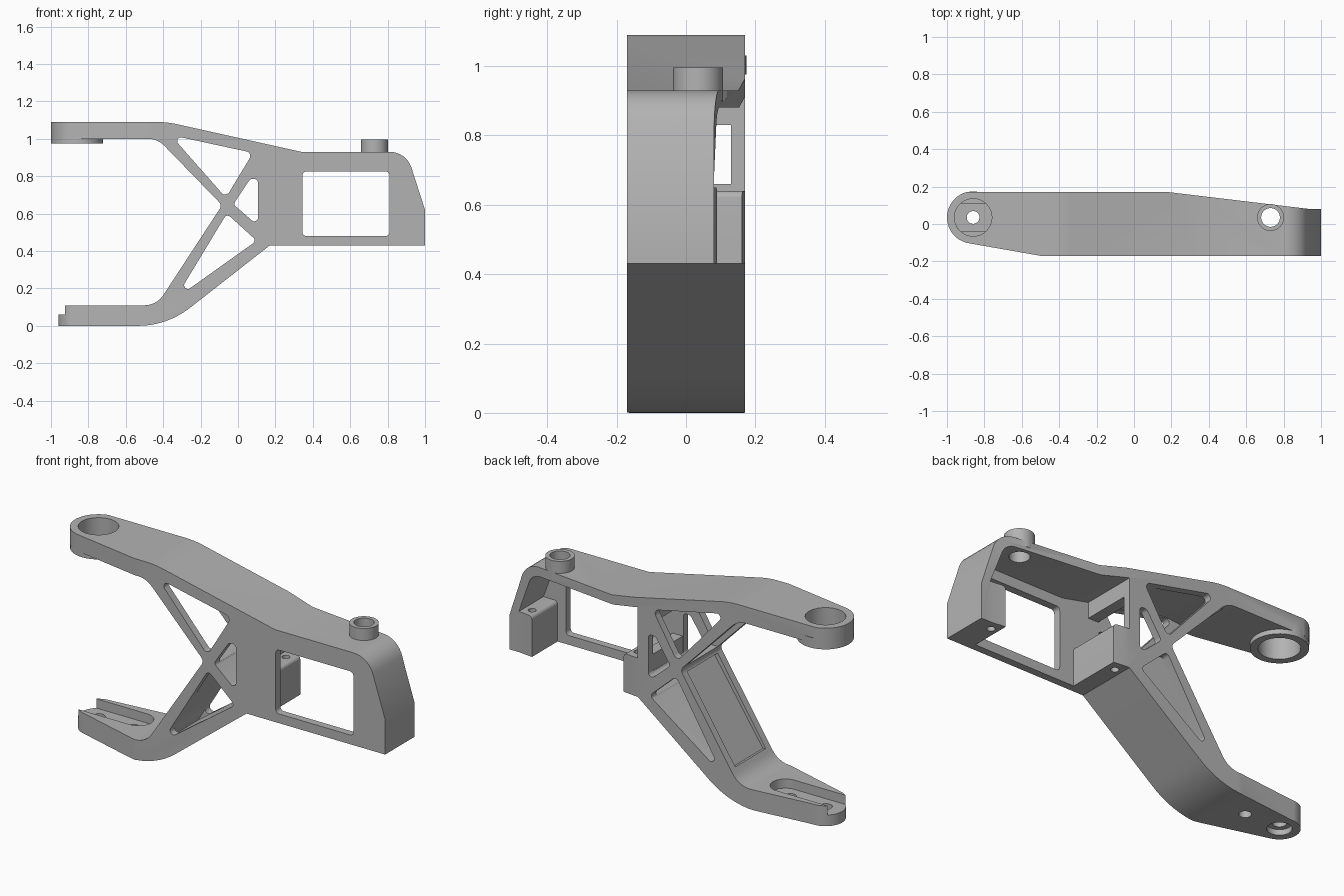
import bpy, bmesh, math
from mathutils import Vector

cube = bpy.data.objects.get("Cube")
if cube:
    bpy.data.objects.remove(cube, do_unlink=True)

metal = bpy.data.materials.new("plain grey")
metal.use_nodes = True
GREY = (0.45, 0.45, 0.45, 1)
metal.diffuse_color = GREY
metal.node_tree.nodes["Principled BSDF"].inputs["Base Color"].default_value = GREY


def rounded(points, steps=8):
    """Outline from (u, v) or (u, v, radius) corners."""
    out = []
    for i, p in enumerate(points):
        c = Vector(p[:2])
        if len(p) < 3:
            out.append(c)
            continue
        a = (Vector(points[i - 1][:2]) - c).normalized()
        b = (Vector(points[(i + 1) % len(points)][:2]) - c).normalized()
        half = a.angle(b) / 2
        reach = p[2] / math.tan(half)
        centre = c + (a + b).normalized() * p[2] / math.sin(half)
        start, end = c + a * reach - centre, c + b * reach - centre
        turn = math.atan2(start.x * end.y - start.y * end.x, start.dot(end))
        for k in range(steps + 1):
            t = turn * k / steps
            out.append(centre + Vector((start.x * math.cos(t) - start.y * math.sin(t),
                                        start.x * math.sin(t) + start.y * math.cos(t))))
    return out


def arc(cx, cy, r, a0, a1, n=24):
    angles = [math.radians(a0 + (a1 - a0) * k / n) for k in range(n + 1)]
    return [(cx + r * math.cos(a), cy + r * math.sin(a)) for a in angles]


def prism(name, points, lo, hi, axis="y"):
    """Extrude an outline along y (side profile) or z (plan)."""
    def place(p, d):
        return (p[0], d, p[1]) if axis == "y" else (p[0], p[1], d)
    bm = bmesh.new()
    pts = rounded(points)
    face = bm.faces.new([bm.verts.new(place(p, lo)) for p in pts])
    ext = bmesh.ops.extrude_face_region(bm, geom=[face])
    shift = Vector(place((0, 0), hi - lo))
    bmesh.ops.translate(bm, vec=shift, verts=[v for v in ext["geom"] if isinstance(v, bmesh.types.BMVert)])
    bmesh.ops.recalc_face_normals(bm, faces=bm.faces)
    me = bpy.data.meshes.new(name)
    bm.to_mesh(me)
    bm.free()
    me.materials.append(metal)
    ob = bpy.data.objects.new(name, me)
    bpy.context.collection.objects.link(ob)
    return ob


def disc(name, c, r, lo, hi):
    return prism(name, arc(c[0], c[1], r, 0, 352.5, 47), lo, hi, "z")


def combine(body, tool, operation="DIFFERENCE"):
    mod = body.modifiers.new(tool.name, "BOOLEAN")
    mod.operation, mod.object, mod.solver = operation, tool, "EXACT"
    bpy.context.view_layer.objects.active = body
    bpy.ops.object.modifier_apply(modifier=mod.name)
    bpy.data.objects.remove(tool, do_unlink=True)


PIVOT = (-0.86, 0.035)
PIN = (0.73, 0.035)
SKIN = 0.13   # inner faces of the side plates

# Side silhouette
bracket = prism("forked_bracket", [
    (-1, 1.09), (-0.38, 1.09, 0.5), (0.34, 0.93), (0.9, 0.93, 0.12), (1, 0.62), (1, 0.43),
    (0.17, 0.43), (-0.38, 0.0, 0.45), (-1, 0.0), (-1, 0.11), (-0.435, 0.11, 0.12),
    (-0.085, 0.645, 0.03), (-0.43, 1.0, 0.12), (-1, 1.0)], -0.17, 0.17)

# Plan outline of the whole part
combine(bracket, prism("plan", arc(*PIVOT, 0.14, 90, 262) + [
    (-0.5, -0.17), (1.01, -0.17), (1.01, 0.08), (0.94, 0.08), (0.18, 0.171), (-0.8, 0.171)],
    -0.1, 1.3, "z"), "INTERSECT")

# Narrower lower foot
combine(bracket, prism("foot_trim", [(-0.5, -0.4), (-0.5, -0.171)] + arc(*PIVOT, 0.1, 258, 85)
    + [(-0.5, 0.171), (-0.5, 0.4), (-1.2, 0.4), (-1.2, -0.4)], -0.1, 0.5, "z"))

# Openings right through the sides
for name, pts in {
    "upper_opening": [(-0.36, 1.02, 0.02), (0.08, 0.925, 0.025), (-0.065, 0.685, 0.025)],
    "small_opening": [(-0.025, 0.65, 0.02), (0.065, 0.785, 0.025), (0.107, 0.785, 0.02),
                      (0.107, 0.535, 0.02)],
    "lower_opening": [(-0.06, 0.6, 0.02), (0.1, 0.455, 0.02), (-0.335, 0.145, 0.02)],
    "window": [(0.345, 0.48, 0.02), (0.81, 0.48, 0.02), (0.81, 0.825, 0.02), (0.345, 0.825, 0.02)],
}.items():
    combine(bracket, prism(name, pts, -0.5, -0.1 if name == "window" else 0.5))

# Hollow between the side plates, and the shallow channel along the lower strut
for name, pts in {
    "upper_hollow": [(-0.42, 1.0), (-0.3, 1.012), (0.11, 0.92), (0.11, 0.57), (-0.04, 0.66),
                     (-0.2, 0.66), (-0.48, 0.97)],
    "lower_hollow": [(-0.06, 0.61), (0.11, 0.465), (-0.33, 0.145)],
    "strut_channel": [(-0.37, 0.18), (-0.08, 0.61), (-0.15, 0.66), (-0.45, 0.2)],
}.items():
    combine(bracket, prism(name, pts, -SKIN, SKIN))

# Rear bay with two mounting pads, open at the back and below
combine(bracket, prism("bay", [
    (0.26, 0.4), (0.26, 0.64, 0.02), (0.17, 0.64), (0.17, 0.915), (0.33, 0.88), (0.86, 0.88, 0.08),
    (0.945, 0.65), (0.86, 0.65, 0.02), (0.86, 0.4)], -SKIN, 0.5))
combine(bracket, prism("wall_opening", [
    (0.05, -SKIN), (0.25, -SKIN), (0.25, SKIN), (0.05, SKIN)], 0.66, 0.83, "z"))

# Collars on the upper arm and the top wall
combine(bracket, disc("arm_collar", PIVOT, 0.139, 0.975, 1.03), "UNION")
combine(bracket, disc("pin_collar", PIN, 0.072, 0.9, 0.995), "UNION")

# Foot slot, open at the tip
combine(bracket, prism("foot_slot", arc(-0.62, 0.035, 0.075, -90, 90)
    + [(-1.1, 0.11), (-1.1, -0.04)], 0.06, 0.13, "z"))

# Round holes: centre, radius, bottom, top
for c, r, lo, hi in [
    (PIVOT, 0.1, 0.9, 1.2), (PIN, 0.05, 0.85, 1.2), (PIVOT, 0.034, -0.1, 0.2),
    (PIVOT, 0.06, -0.1, 0.03), ((-0.65, 0.035), 0.03, -0.1, 0.2),
    ((0.21, 0.11), 0.02, 0.4, 0.7), ((0.9, 0.03), 0.02, 0.4, 0.7)]:
    combine(bracket, disc("hole", c, r, lo, hi))

# Smooth curved faces, crisp edges
bpy.ops.object.select_all(action="DESELECT")
bracket.select_set(True)
bpy.context.view_layer.objects.active = bracket
bpy.ops.object.shade_smooth_by_angle(angle=math.radians(30))
